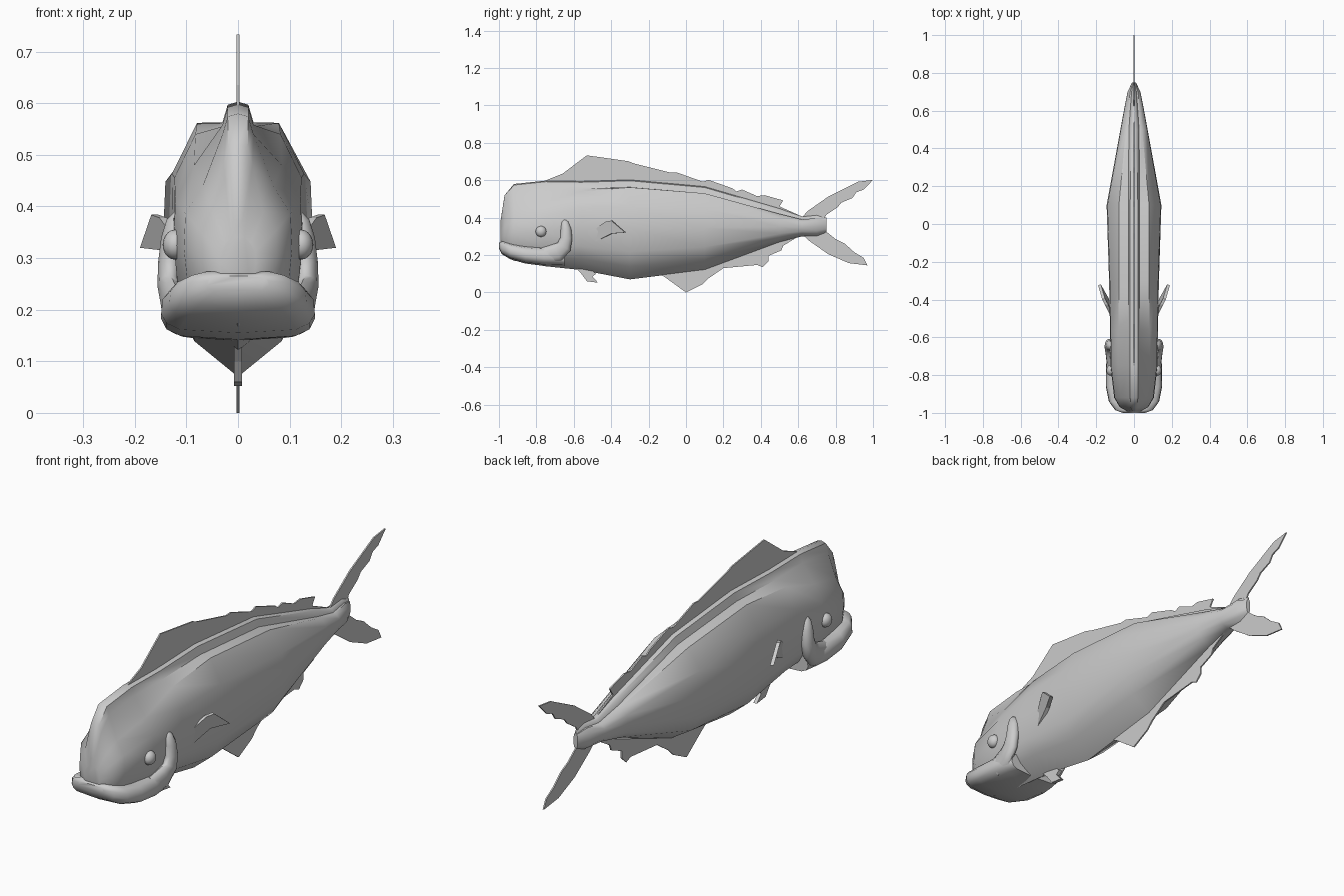
import bpy, bmesh, math
from mathutils import Vector


def make(name, verts, faces, angle=40):
    me = bpy.data.meshes.new(name)
    me.from_pydata([tuple(v) for v in verts], [], faces)
    bm = bmesh.new()
    bm.from_mesh(me)
    bmesh.ops.recalc_face_normals(bm, faces=bm.faces)
    bm.to_mesh(me)
    bm.free()
    ob = bpy.data.objects.new(name, me)
    bpy.context.collection.objects.link(ob)
    if angle:
        bpy.ops.object.select_all(action='DESELECT')
        ob.select_set(True)
        bpy.context.view_layer.objects.active = ob
        bpy.ops.object.shade_smooth_by_angle(angle=math.radians(angle))
    return ob


def loft(name, rings, angle=40):
    n = len(rings[0])
    verts = [v for r in rings for v in r]
    faces = [(i * n + j, i * n + (j + 1) % n, (i + 1) * n + (j + 1) % n, (i + 1) * n + j)
             for i in range(len(rings) - 1) for j in range(n)]
    faces += [tuple(range(n)), tuple(range((len(rings) - 1) * n, len(rings) * n))]
    return make(name, verts, faces, angle)


def mirrored_ring(y, half):
    # half section runs from top centre to bottom centre
    return [(x, y, z) for x, z in half] + [(-x, y, z) for x, z in half[-2:0:-1]]


def plate(name, near, far):
    n = len(near)
    faces = [tuple(range(n)), tuple(range(n, 2 * n))]
    faces += [(i, (i + 1) % n, n + (i + 1) % n, n + i) for i in range(n)]
    return make(name, near + far, faces, 0)


def fin(name, outline, t=0.003):
    return plate(name, [(-t, y, z) for y, z in outline], [(t, y, z) for y, z in outline])


# Body: y, crest z, shoulder z, half width, keel z, shoulder width fraction
stations = [
    (-0.992, 0.38, 0.33, 0.035, 0.24, 0.7),
    (-0.970, 0.52, 0.39, 0.075, 0.20, 0.65),
    (-0.920, 0.58, 0.44, 0.105, 0.17, 0.65),
    (-0.750, 0.598, 0.48, 0.125, 0.14, 0.68),
    (-0.560, 0.595, 0.540, 0.127, 0.120, 0.65),
    (-0.300, 0.603, 0.562, 0.132, 0.07, 0.60),
    (0.100, 0.567, 0.530, 0.145, 0.12, 0.55),
    (0.500, 0.450, 0.420, 0.072, 0.268, 0.6),
    (0.620, 0.407, 0.390, 0.050, 0.30, 0.6),
    (0.700, 0.415, 0.398, 0.034, 0.30, 0.6),
    (0.750, 0.400, 0.385, 0.010, 0.32, 0.6),
]
rings = []
for y, top, sh, w, bot, f in stations:
    h = sh - bot
    r = min(0.02, w * 0.25)
    rings.append(mirrored_ring(y, [
        (0, top), (r, top - 0.006), (r * 1.5, max(sh, top - 0.04)), (f * w, sh),
        (0.97 * w, sh - 0.2 * h), (w, sh - 0.45 * h), (0.93 * w, bot + 0.3 * h),
        (0.64 * w, bot + 0.14 * h), (0, bot)]))
loft("body", rings, 50)

# Lower jaw: y, half width, upper z, lower z
jaw = [(-1.0, 0.06, 0.265, 0.235), (-0.985, 0.10, 0.274, 0.205), (-0.94, 0.133, 0.262, 0.178),
       (-0.86, 0.149, 0.248, 0.155), (-0.76, 0.149, 0.243, 0.142), (-0.70, 0.143, 0.25, 0.14),
       (-0.65, 0.125, 0.22, 0.14)]
rings = []
for y, w, top, bot in jaw:
    h = top - bot
    rings.append(mirrored_ring(y, [
        (0, top), (0.6 * w, top), (0.88 * w, top - 0.1 * h), (0.98 * w, top - 0.3 * h),
        (w, bot + 0.4 * h), (0.93 * w, bot + 0.2 * h), (0.75 * w, bot + 0.07 * h), (0, bot)]))
loft("lower_jaw", rings, 50)

# Curled jaw corners: x, y, z, half width across the curl
curl = [(0.118, -0.76, 0.195, 0.045), (0.126, -0.69, 0.212, 0.050), (0.132, -0.652, 0.245, 0.040),
        (0.131, -0.640, 0.29, 0.032), (0.125, -0.642, 0.34, 0.028), (0.118, -0.647, 0.375, 0.02),
        (0.115, -0.650, 0.390, 0.008)]
for s, side in ((1, "right"), (-1, "left")):
    rings = []
    for i, (x, y, z, w) in enumerate(curl):
        a, b = curl[max(i - 1, 0)], curl[min(i + 1, len(curl) - 1)]
        n = Vector((0, a[2] - b[2], b[1] - a[1])).normalized()
        ring = []
        for k in range(12):
            t = k * math.tau / 12
            ring.append((s * (x + min(0.024, w) * math.sin(t)),
                         y + n.y * w * math.cos(t), z + n.z * w * math.cos(t)))
        rings.append(ring)
    loft("jaw_corner_" + side, rings, 50)

    # Eye
    bpy.ops.mesh.primitive_uv_sphere_add(segments=16, ring_count=10, radius=1,
                                         location=(s * 0.122, -0.775, 0.326))
    eye = bpy.context.object
    eye.name = "eye_" + side
    eye.scale = (0.024, 0.029, 0.029)
    bpy.ops.object.shade_smooth()

    # Pectoral fin
    pec = [(0.118, -0.50, 0.265), (0.118, -0.50, 0.33), (0.152, -0.43, 0.378),
           (0.168, -0.40, 0.384), (0.190, -0.325, 0.32), (0.148, -0.40, 0.315)]
    plate("pectoral_fin_" + side, [(s * x, y, z) for x, y, z in pec],
          [(s * (x - 0.014), y + 0.006, z) for x, y, z in pec])

# Fins on the centre line
fin("dorsal_fin", [(-0.78, 0.58), (-0.74, 0.603), (-0.66, 0.635), (-0.53, 0.733), (-0.31, 0.702),
                   (-0.28, 0.69), (-0.08, 0.64), (-0.05, 0.642), (0.09, 0.592), (0.12, 0.602),
                   (0.25, 0.556), (0.27, 0.54), (0.30, 0.55), (0.38, 0.515), (0.42, 0.52),
                   (0.52, 0.492), (0.50, 0.46), (0.60, 0.415), (0.60, 0.38), (0.45, 0.44),
                   (0.10, 0.54), (-0.30, 0.57)])
fin("anal_fin", [(-0.16, 0.11), (-0.11, 0.08), (0.0, 0.0), (0.09, 0.045), (0.12, 0.075),
                 (0.20, 0.13), (0.38, 0.147), (0.41, 0.135), (0.44, 0.165), (0.44, 0.195),
                 (0.51, 0.225), (0.52, 0.25), (0.61, 0.305), (0.55, 0.32), (0.30, 0.24),
                 (0.10, 0.15)])
fin("upper_tail_fin", [(0.61, 0.39), (0.65, 0.435), (0.76, 0.512), (0.92, 0.592), (1.0, 0.602),
                       (0.95, 0.55), (0.91, 0.535), (0.89, 0.505), (0.83, 0.48), (0.81, 0.455),
                       (0.75, 0.415), (0.72, 0.36)])
fin("lower_tail_fin", [(0.61, 0.32), (0.66, 0.275), (0.76, 0.205), (0.87, 0.157), (0.97, 0.145),
                       (0.95, 0.185), (0.90, 0.215), (0.85, 0.26), (0.80, 0.285), (0.75, 0.325),
                       (0.72, 0.36)])
fin("pelvic_fin", [(-0.60, 0.14), (-0.56, 0.10), (-0.53, 0.06), (-0.47, 0.052), (-0.50, 0.085),
                   (-0.48, 0.10), (-0.52, 0.13)], 0.008)
